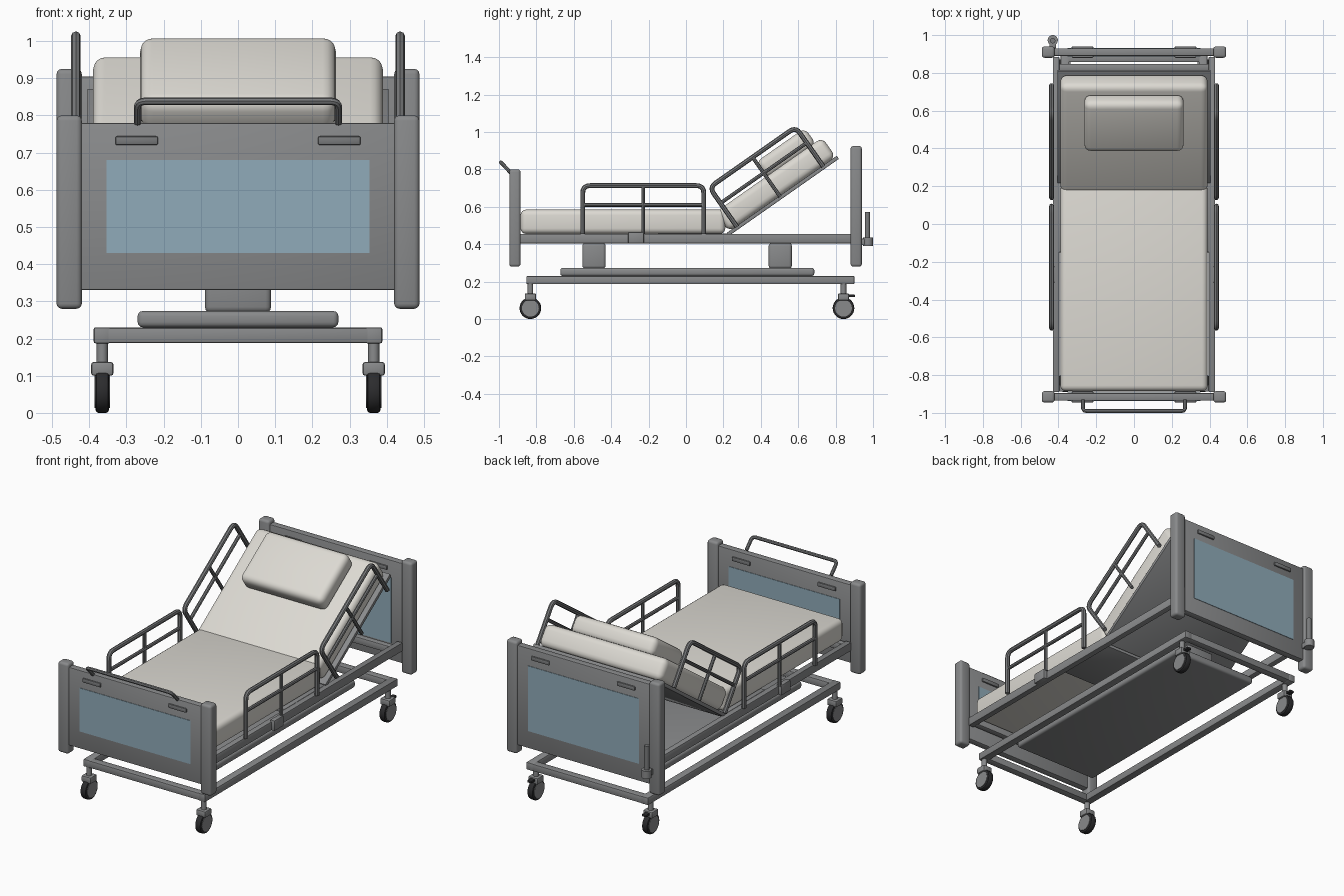
import bpy, math
from mathutils import Matrix, Vector

if "Cube" in bpy.data.objects:
    bpy.data.objects.remove(bpy.data.objects["Cube"])


def material(name, rgb):
    m = bpy.data.materials.new(name)
    m.diffuse_color = (*rgb, 1)
    m.use_nodes = True
    m.node_tree.nodes["Principled BSDF"].inputs["Base Color"].default_value = m.diffuse_color
    return m


GREY = material("grey_metal", (0.25, 0.255, 0.26))
TUBE = material("dark_grey_tube", (0.19, 0.195, 0.20))
BLUE = material("blue_panel", (0.28, 0.41, 0.49))
CLOTH = material("off_white_fabric", (0.72, 0.70, 0.65))
BLACK = material("black_rubber", (0.025, 0.025, 0.027))

# Frame of the raised back section: hinge position and tilt
BACK = Matrix.Translation((0, 0.22, 0.455)) @ Matrix.Rotation(math.radians(35), 4, 'X')
FLAT = Matrix.Identity(4)


def finish(ob, name, mat):
    ob.name = name
    ob.data.materials.clear()
    ob.data.materials.append(mat)
    bpy.ops.object.shade_smooth_by_angle(angle=math.radians(35))
    return ob


def box(name, x, y, z, mat=GREY, bevel=0.005, seg=2, frame=FLAT):
    """Bevelled box from (min, max) ranges, placed in a frame."""
    bpy.ops.mesh.primitive_cube_add(size=1)
    ob = bpy.context.object
    size = [r[1] - r[0] for r in (x, y, z)]
    mid = [(r[0] + r[1]) / 2 for r in (x, y, z)]
    ob.data.transform(Matrix.Translation(mid) @ Matrix.Diagonal((*size, 1)))
    if bevel:
        b = ob.modifiers.new("bevel", 'BEVEL')
        b.width, b.segments = bevel, seg
        bpy.ops.object.modifier_apply(modifier=b.name)
    ob.data.transform(frame)
    return finish(ob, name, mat)


def cylinder(name, centre, r, depth, axis='Z', mat=GREY, sides=24, bevel=0.0):
    bpy.ops.mesh.primitive_cylinder_add(vertices=sides, radius=r, depth=depth)
    ob = bpy.context.object
    if bevel:
        b = ob.modifiers.new("bevel", 'BEVEL')
        b.width, b.segments = bevel, 2
        bpy.ops.object.modifier_apply(modifier=b.name)
    turn = Matrix.Rotation(math.pi / 2, 4, 'Y') if axis == 'X' else FLAT
    ob.data.transform(Matrix.Translation(centre) @ turn)
    return finish(ob, name, mat)


def tube(name, pts, r=0.012, corner=0.04, frame=FLAT):
    """Round tube along a polyline with rounded inner corners."""
    pts = [Vector(p) for p in pts]
    path = [pts[0]]
    for a, p, c in zip(pts, pts[1:], pts[2:]):
        s, e = p + (a - p).normalized() * corner, p + (c - p).normalized() * corner
        for i in range(6):
            t = i / 5
            path.append(s * (1 - t) ** 2 + p * 2 * t * (1 - t) + e * t * t)
    path.append(pts[-1])
    cu = bpy.data.curves.new(name, 'CURVE')
    cu.dimensions = '3D'
    cu.bevel_depth, cu.bevel_resolution, cu.use_fill_caps = r, 2, True
    sp = cu.splines.new('POLY')
    sp.points.add(len(path) - 1)
    for q, p in zip(sp.points, path):
        q.co = (*(frame @ p), 1)
    ob = bpy.data.objects.new(name, cu)
    bpy.context.collection.objects.link(ob)
    bpy.ops.object.select_all(action='DESELECT')
    ob.select_set(True)
    bpy.context.view_layer.objects.active = ob
    bpy.ops.object.convert(target='MESH')
    return finish(bpy.context.object, name, TUBE)


# Head and foot boards: posts, panel, blue inlay and grips on both faces
def board(name, y, post_top, panel_top, blue_top):
    for s in (-1, 1):
        box(name + "_post", sorted((s * 0.42, s * 0.488)), (y - 0.03, y + 0.03),
            (0.28, post_top), bevel=0.014, seg=3)
    box(name + "_panel", (-0.425, 0.425), (y - 0.02, y + 0.02), (0.33, panel_top))
    for f in (-1, 1):
        box(name + "_inlay", (-0.353, 0.353), sorted((y + f * 0.0185, y + f * 0.0225)),
            (0.43, blue_top), BLUE, bevel=0)
        for s in (-1, 1):
            box(name + "_grip", sorted((s * 0.215, s * 0.33)),
                sorted((y + f * 0.018, y + f * 0.03)),
                (panel_top - 0.06, panel_top - 0.036), TUBE, bevel=0.005)


board("footboard", -0.915, 0.80, 0.78, 0.68)
board("headboard", 0.91, 0.925, 0.905, 0.805)

# Bar above the footboard
tube("foot_bar", [(-0.27, -0.935, 0.78), (-0.27, -0.99, 0.838),
                  (0.27, -0.99, 0.838), (0.27, -0.935, 0.78)], r=0.01, corner=0.022)

# Bed frame
for s in (-1, 1):
    box("bed_side_beam", sorted((s * 0.395, s * 0.43)), (-0.89, 0.885), (0.405, 0.455))
    box("rail_bracket", sorted((s * 0.42, s * 0.45)), (-0.31, -0.225), (0.405, 0.465))
for y in (-0.87, 0.83):
    box("bed_cross_beam", (-0.4, 0.4), (y - 0.018, y + 0.018), (0.41, 0.45))
box("seat_deck", (-0.4, 0.4), (-0.15, 0.22), (0.435, 0.457), bevel=0.003)
box("back_deck", (-0.405, 0.405), (0, 0.72), (-0.014, 0.006), bevel=0.003, frame=BACK)

# Mattress and pillow
box("mattress", (-0.39, 0.39), (-0.885, 0.21), (0.455, 0.585), CLOTH, 0.03, 4)
box("back_mattress", (-0.39, 0.39), (0.015, 0.712), (0.004, 0.131), CLOTH, 0.035, 4, BACK)
box("pillow", (-0.263, 0.263), (0.345, 0.665), (0.12, 0.226), CLOTH, 0.035, 4, BACK)


# Side guards: hoop, middle post and middle bar
def guard(name, x, a, b, frame):
    m = (a + b) / 2
    tube(name + "_hoop", [(x, a, 0), (x, a, 0.258), (x, b, 0.258), (x, b, 0)], 0.013, 0.04, frame)
    tube(name + "_post", [(x, m, 0), (x, m, 0.258)], 0.01, frame=frame)
    tube(name + "_bar", [(x, a, 0.155), (x, b, 0.155)], 0.01, frame=frame)


LOWER = Matrix.Translation((0, 0, 0.455))
for s in (-1, 1):
    guard("lower_guard", s * 0.436, -0.552, 0.095, LOWER)
    guard("back_guard", s * 0.436, 0.065, 0.628, BACK)

# Lift columns, mechanism cover and wheeled base
for y in (-0.492, 0.504):
    box("lift_column", (-0.089, 0.089), (y - 0.062, y + 0.062), (0.27, 0.406), bevel=0.015, seg=3)
box("base_cover", (-0.27, 0.27), (-0.672, 0.686), (0.23, 0.274), bevel=0.014, seg=3)
for s in (-1, 1):
    box("base_side_beam", sorted((s * 0.343, s * 0.388)), (-0.853, 0.9), (0.187, 0.23))
for y in (-0.853, 0.857):
    box("base_end_beam", (-0.386, 0.386), (y, y + 0.043), (0.188, 0.229))

# Casters
for sx in (-1, 1):
    for y in (-0.832, 0.842):
        x = sx * 0.365
        cylinder("caster_stem", (x, y, 0.16), 0.015, 0.07, sides=16)
        box("caster_housing", (x - 0.03, x + 0.03), (y - 0.03, y + 0.03), (0.1, 0.137), bevel=0.007)
        cylinder("caster_tyre", (x, y, 0.058), 0.058, 0.036, 'X', BLACK, 28, 0.008)
        cylinder("caster_hub", (x, y, 0.058), 0.045, 0.041, 'X', GREY, 24)
        if y > 0:
            box("brake_pedal", (x - 0.014, x + 0.014), (y + 0.025, y + 0.062),
                (0.117, 0.13), BLACK, bevel=0.003)

# Pole holder on the head end
box("pole_holder_bracket", (-0.448, -0.412), (0.93, 0.97), (0.395, 0.43), bevel=0.004)
cylinder("pole_holder_collar", (-0.43, 0.973, 0.413), 0.027, 0.044)
cylinder("pole_holder_tube", (-0.43, 0.97, 0.485), 0.014, 0.175, sides=16, mat=TUBE)
